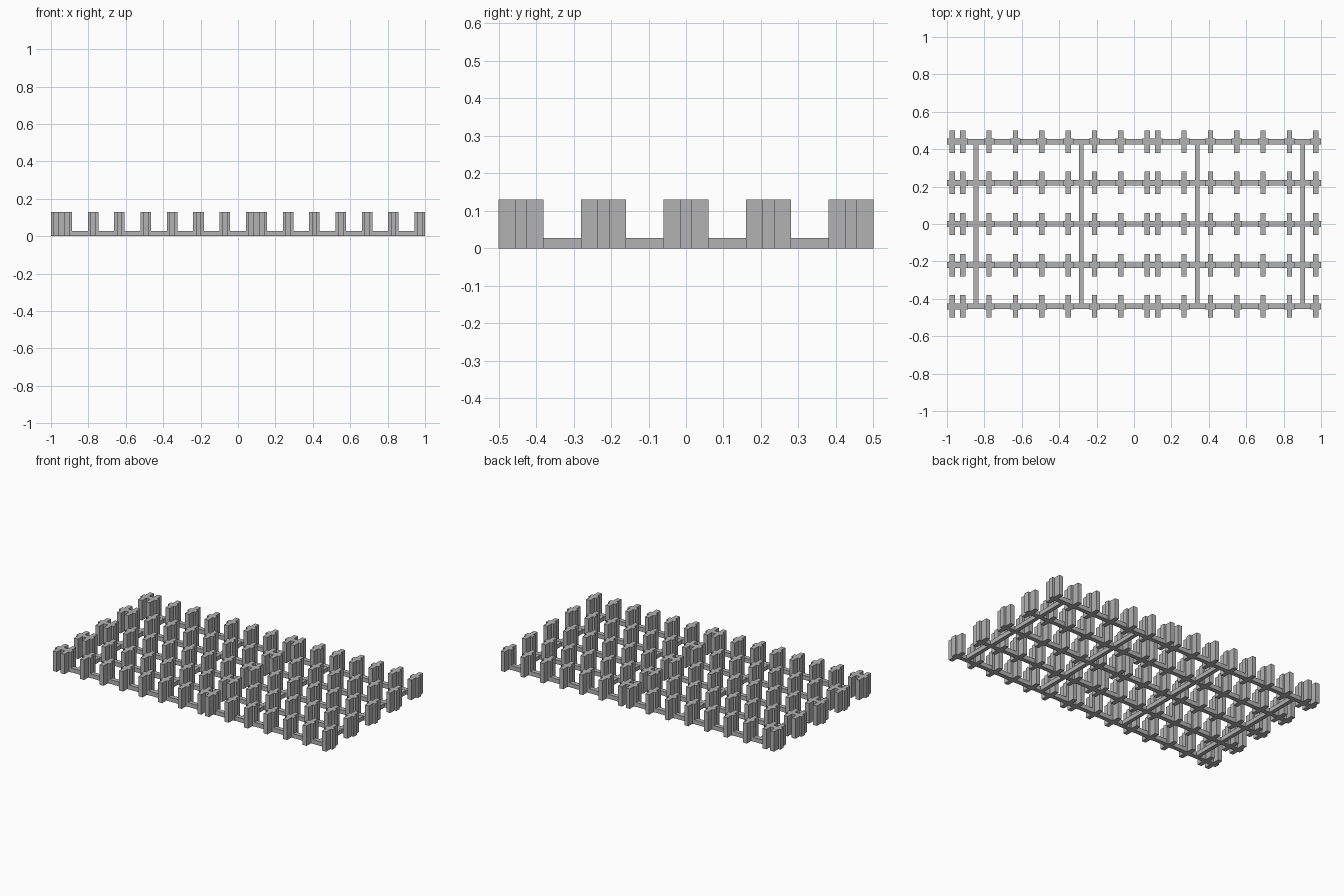
import bpy
import bmesh

if "Cube" in bpy.data.objects:
    bpy.data.objects.remove(bpy.data.objects["Cube"], do_unlink=True)

U = 2 / 71                     # layout module
POST_H, RAIL_H = 0.13, 0.028
ROWS = [-0.44, -0.22, 0, 0.22, 0.44]

grey = bpy.data.materials.new("mid_grey")
grey.use_nodes = True
colour = (0.45, 0.45, 0.45, 1)
grey.diffuse_color = colour
grey.node_tree.nodes["Principled BSDF"].inputs["Base Color"].default_value = colour


def prism(name, outline, height, location):
    """Extrude a flat outline upward from the ground."""
    bm = bmesh.new()
    face = bm.faces.new([bm.verts.new((x, y, 0)) for x, y in outline])
    top = bmesh.ops.extrude_face_region(bm, geom=[face])["geom"]
    verts = [v for v in top if isinstance(v, bmesh.types.BMVert)]
    bmesh.ops.translate(bm, vec=(0, 0, height), verts=verts)
    bmesh.ops.recalc_face_normals(bm, faces=bm.faces)
    mesh = bpy.data.meshes.new(name)
    bm.to_mesh(mesh)
    bm.free()
    mesh.materials.append(grey)
    return place(name, mesh, location)


def place(name, mesh, location):
    obj = bpy.data.objects.new(name, mesh)
    obj.location = location
    bpy.context.collection.objects.link(obj)
    return obj


def rectangle(a, b):
    return [(-a, -b), (a, -b), (a, b), (-a, b)]


# Cross-shaped post outline: stem along y, short arms along x
s, a, w, l = U / 2, U, 0.016, 0.06
cross = [(-s, -l), (s, -l), (s, -w), (a, -w), (a, w), (s, w),
         (s, l), (-s, l), (-s, w), (-a, w), (-a, -w), (-s, -w)]

# Post columns: one end post, then two evenly spaced panels
columns = [-1 + U]
columns += [-1 + U * (3 + 5 * i) for i in range(8)]
columns += [1 - U * (1 + 5 * i) for i in range(7)]

post_mesh = None
for y in ROWS:
    prism("long_rail", rectangle(1, U / 2), RAIL_H, (0, y, 0))
    for x in columns:
        if post_mesh is None:
            post_mesh = prism("post", cross, POST_H, (x, y, 0)).data
        else:
            place("post", post_mesh, (x, y, 0))

# Cross beams tying the rails together, midway between posts
for x in (-1 + 5.5 * U, -1 + 25.5 * U, 1 - 23.5 * U, 1 - 3.5 * U):
    prism("cross_beam", rectangle(0.0125, 0.44), RAIL_H - 0.001, (x, 0, 0))
